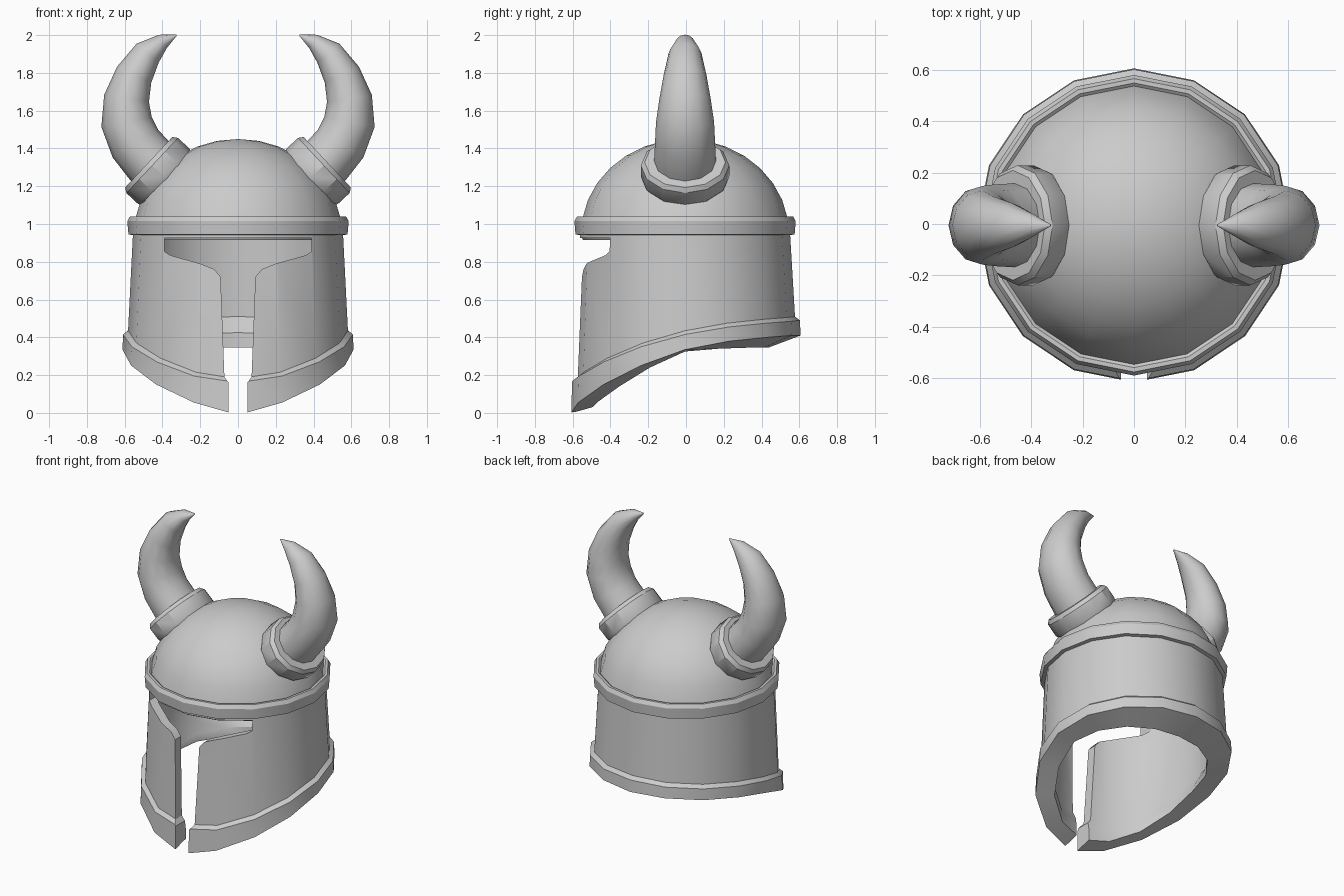
import bpy, bmesh, math
from mathutils import Vector

if "Cube" in bpy.data.objects:
    bpy.data.objects.remove(bpy.data.objects["Cube"], do_unlink=True)

grey = bpy.data.materials.new("plain_grey")
grey.use_nodes = True
grey.diffuse_color = (0.6, 0.6, 0.6, 1)
grey.node_tree.nodes["Principled BSDF"].inputs["Base Color"].default_value = (0.6, 0.6, 0.6, 1)

SIDES = 16
SHIFT_Y = -0.005


def finish(name, bm):
    """Clean a bmesh and turn it into an object."""
    bmesh.ops.remove_doubles(bm, verts=bm.verts, dist=1e-5)
    bmesh.ops.recalc_face_normals(bm, faces=bm.faces)
    mesh = bpy.data.meshes.new(name)
    bm.to_mesh(mesh)
    bm.free()
    mesh.materials.append(grey)
    obj = bpy.data.objects.new(name, mesh)
    bpy.context.collection.objects.link(obj)
    return obj


def activate(obj):
    bpy.ops.object.select_all(action='DESELECT')
    obj.select_set(True)
    bpy.context.view_layer.objects.active = obj


def smooth(obj, angle=30):
    activate(obj)
    bpy.ops.object.shade_smooth_by_angle(angle=math.radians(angle))


def loft(name, loops, closed=False, caps=False):
    """Bridge equal loops of points with quads; closed joins last to first."""
    bm = bmesh.new()
    rows = [[bm.verts.new(p) for p in loop] for loop in loops]
    pairs = list(zip(rows, rows[1:])) + ([(rows[-1], rows[0])] if closed else [])
    for a, b in pairs:
        for i in range(len(a)):
            j = (i + 1) % len(a)
            bm.faces.new((a[i], a[j], b[j], b[i]))
    if caps:
        bm.faces.new(rows[0])
        bm.faces.new(rows[-1])
    return finish(name, bm)


def column(profile, k):
    """Place a (radius, height) profile at step k, counted from the front."""
    a = math.tau * k / SIDES
    return [(r * math.sin(a), -r * math.cos(a) + SHIFT_Y, z) for r, z in profile]


# Dome: hollow shell with a bevelled brim
def arc(radius, height, low, steps=7):
    start = math.asin(low / height)
    angles = [start + (math.pi / 2 - start) * i / steps for i in range(steps + 1)]
    return [(radius * math.cos(t), 0.95 + height * math.sin(t)) for t in angles]


brim = [(0.555, 1.04), (0.572, 1.04), (0.586, 1.015), (0.58, 0.945),
        (0.552, 0.94), (0.54, 0.915), (0.47, 0.915), (0.465, 1.0)]
shell = arc(0.55, 0.5, 0.08)[::-1] + brim + arc(0.49, 0.44, 0.1)
bm = bmesh.new()
cols = [[bm.verts.new(p) for p in column(shell, k)] for k in range(SIDES)]
for k in range(SIDES):
    a, b = cols[k], cols[(k + 1) % SIDES]
    for i in range(len(shell) - 1):
        if i == 0:
            bm.faces.new((a[0], a[1], b[1]))
        elif i == len(shell) - 2:
            bm.faces.new((a[i], a[i + 1], b[i]))
        else:
            bm.faces.new((a[i], a[i + 1], b[i + 1], b[i]))
smooth(finish("dome", bm))

# Face guard: wall and rim, with the lower edge rising from front to back
rim_bottom = [-0.012, 0.055, 0.15, 0.25, 0.335, 0.38, 0.40, 0.41, 0.41]
rim_top = [0.18, 0.215, 0.29, 0.37, 0.435, 0.475, 0.495, 0.505, 0.51]
inner_bottom = [0.02, 0.06, 0.14, 0.24, 0.325, 0.34, 0.345, 0.345, 0.345]
columns = []
for k in range(SIDES):
    n = min(k, SIDES - k)
    low, top, inside = rim_bottom[n], rim_top[n], inner_bottom[n]
    inner_r = 0.5 - 0.06 * (n / 8) ** 1.5
    columns.append(column([
        (0.556, 0.95), (0.582, top), (0.608, top - 0.02), (0.612, low),
        (inner_r, inside), (inner_r, top - 0.085), (0.515, top), (0.495, 0.95)], k))
guard = loft("face_guard", columns, closed=True)

# T-shaped eye and breath opening cut through the front
half = [(0.05, -0.2), (0.05, 0.16), (0.072, 0.19), (0.092, 0.72), (0.125, 0.76),
        (0.2, 0.79), (0.36, 0.835), (0.39, 0.855), (0.39, 0.925)]
outline = half + [(-x, z) for x, z in reversed(half)]
cutter = loft("opening_cutter", [[(x, y, z) for x, z in outline] for y in (-1, -0.2)], caps=True)
cutter.hide_render = True
activate(guard)
cut = guard.modifiers.new("opening", 'BOOLEAN')
cut.operation = 'DIFFERENCE'
cut.solver = 'EXACT'
cut.object = cutter
bpy.ops.object.modifier_apply(modifier=cut.name)
bpy.data.objects.remove(cutter, do_unlink=True)
smooth(guard)


# Horns and collars, one pair per side
def ring(center, across, radius, depth, side, count=12):
    pts = []
    for i in range(count):
        a = math.tau * i / count
        p = center + across * (radius * math.cos(a)) + Vector((0, depth * math.sin(a), 0))
        pts.append((p.x * side, p.y + SHIFT_Y, p.z))
    return pts


# Horn stations: x, z, radius
path = [(0.42, 1.28, 0.145), (0.463, 1.33, 0.145), (0.543, 1.425, 0.141),
        (0.59, 1.54, 0.136), (0.59, 1.665, 0.12), (0.55, 1.79, 0.1),
        (0.478, 1.905, 0.077), (0.398, 1.967, 0.041), (0.325, 2.0, 0.003)]
# Collar stations: distance along the axis, radius
collar = [(-0.02, 0.185), (0.01, 0.2), (0.095, 0.2), (0.12, 0.183), (0.12, 0.14)]
axis = Vector((0.73, 0, 0.683)).normalized()

for side, label in ((1, "left"), (-1, "right")):
    loops = []
    for i, (x, z, r) in enumerate(path):
        a, b = path[max(i - 1, 0)], path[min(i + 1, len(path) - 1)]
        t = Vector((b[0] - a[0], 0, b[1] - a[1])).normalized()
        loops.append(ring(Vector((x, 0, z)), Vector((t.z, 0, -t.x)), r, r * 1.13, side))
    smooth(loft(label + "_horn", loops, caps=True), 45)

    base = Vector((0.385, 0, 1.245))
    across = Vector((axis.z, 0, -axis.x))
    loops = [ring(base + axis * d, across, r, r * 1.17, side) for d, r in collar]
    smooth(loft(label + "_horn_collar", loops, caps=True), 31)
